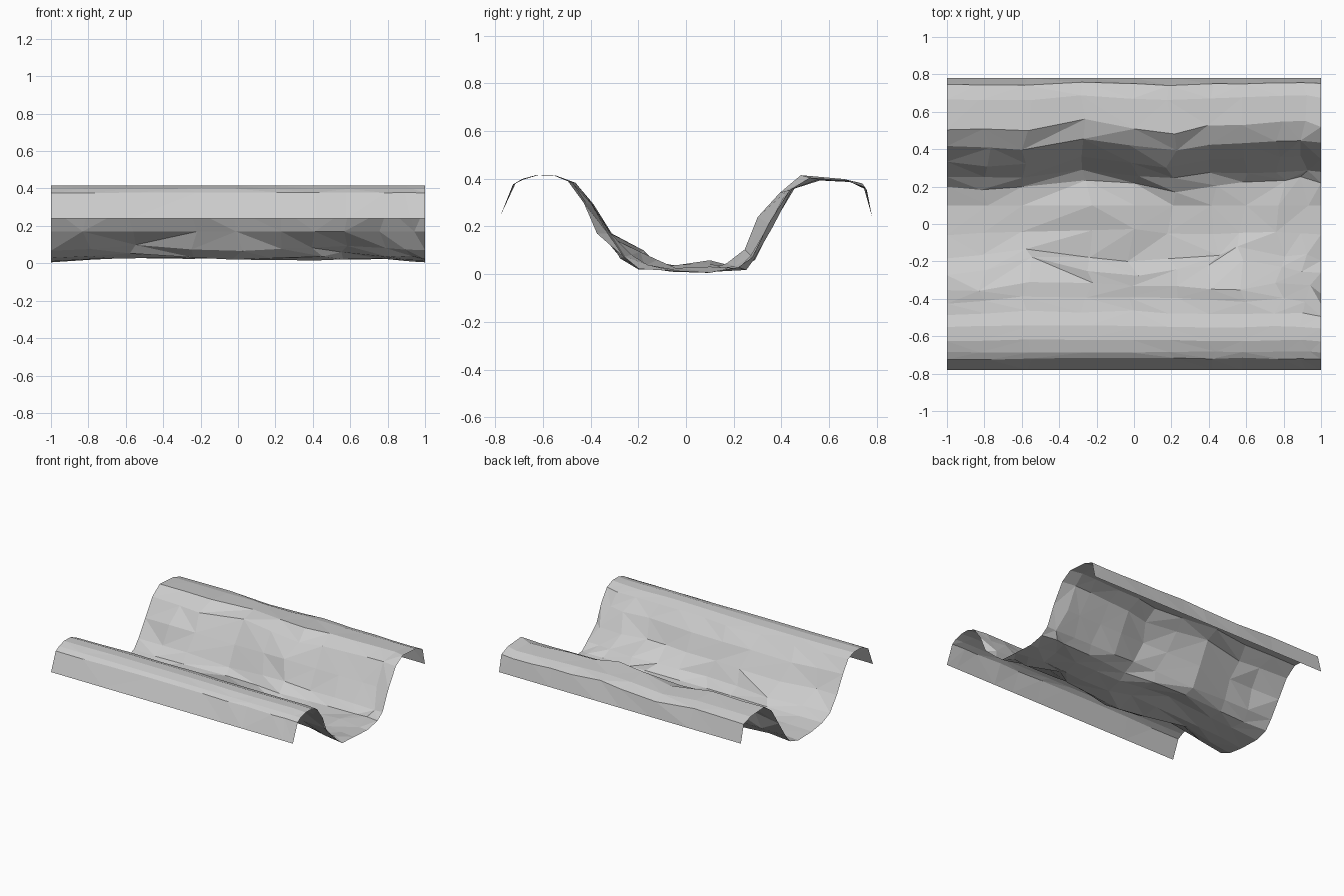
import bpy
import bmesh
import random
from mathutils import Vector

default_cube = bpy.data.objects.get("Cube")
if default_cube:
    bpy.data.objects.remove(default_cube, do_unlink=True)

random.seed(7)

# Cross-section (y, z) of the sheet: its outer limit and its inner limit
outer = [(-.78, .24), (-.75, .37), (-.7, .405), (-.63, .415), (-.56, .415), (-.5, .39),
         (-.44, .3), (-.39, .17), (-.28, .065), (-.2, .02), (-.06, .01), (.1, .005),
         (.26, .015), (.3, .05), (.38, .19), (.46, .36), (.57, .39), (.69, .385),
         (.76, .35), (.78, .24)]
inner = [(-.78, .24), (-.71, .38), (-.68, .395), (-.61, .415), (-.53, .41), (-.45, .38),
         (-.36, .29), (-.27, .17), (-.17, .1), (-.11, .065), (-.02, .045), (.1, .065),
         (.17, .045), (.24, .11), (.3, .24), (.39, .34), (.48, .415), (.66, .4),
         (.74, .38), (.78, .24)]

# Stations along the length: x, then how far the front wall, front foot,
# floor and back wall lean toward the inner limit
stations = [(-1, .3, .2, .1, .7), (-.8, .4, .4, .3, .8), (-.57, .6, .8, .4, .8),
            (-.25, .6, .2, .8, .2), (0, .6, .1, .7, .6), (.2, .5, .2, .3, .9),
            (.42, .3, .5, .1, .5), (.58, .3, .8, .3, .4), (.78, .5, .4, .3, .3),
            (.92, .4, .3, .2, .1), (1, .2, .1, .1, .5)]

# Last profile row of each leaning zone, and the freer lip rows
zone_ends = (7, 9, 11, len(outer))
front_lip_rows = (1, 2)


def clamp(value):
    return max(0, min(1, value))


def lean_of(row, leans):
    """Choose the lean of one profile point from the zone it lies in."""
    if row in front_lip_rows:
        return .75
    return next(lean for end, lean in zip(zone_ends, leans) if row <= end)


def build_sheet(name, material):
    bm = bmesh.new()
    grid = []
    last = len(stations) - 1
    for column, (x, *leans) in enumerate(stations):
        line = []
        for row, (a, b) in enumerate(zip(outer, inner)):
            t = clamp(lean_of(row, leans) + random.uniform(-.15, .15))
            y, z = Vector(a).lerp(Vector(b), t)
            wander = 0
            if 0 < column < last and 0 < row < len(outer) - 1:
                wander = random.uniform(-.035, .035)
            line.append(bm.verts.new((x + wander, y, z)))
        grid.append(line)

    # Irregular triangles between neighbouring stations
    for left, right in zip(grid, grid[1:]):
        for i in range(len(left) - 1):
            a, b, c, d = left[i], right[i], right[i + 1], left[i + 1]
            if random.random() < .5:
                triangles = ((a, b, c), (a, c, d))
            else:
                triangles = ((a, b, d), (b, c, d))
            for triangle in triangles:
                bm.faces.new(triangle)

    mesh = bpy.data.meshes.new(name)
    bm.to_mesh(mesh)
    bm.free()
    mesh.materials.append(material)
    sheet = bpy.data.objects.new(name, mesh)
    bpy.context.collection.objects.link(sheet)


# Plain grey surface
grey = bpy.data.materials.new("plain_grey")
grey.use_nodes = True
colour = (.6, .6, .6, 1)
grey.diffuse_color = colour
grey.node_tree.nodes["Principled BSDF"].inputs["Base Color"].default_value = colour

build_sheet("trough_sheet", grey)
